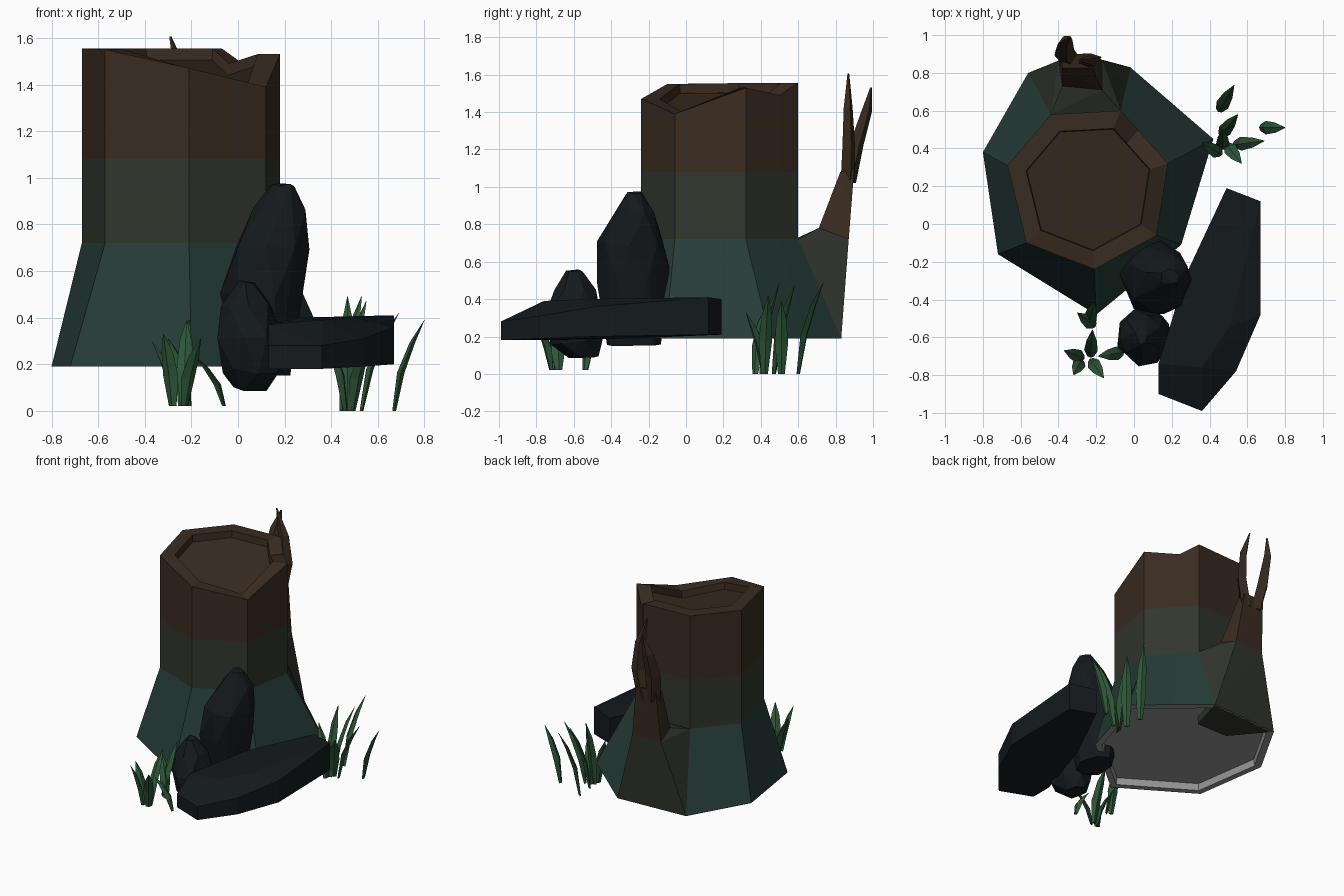
import bpy, bmesh, math, random
from mathutils import Vector

if "Cube" in bpy.data.objects:
    bpy.data.objects.remove(bpy.data.objects["Cube"])

random.seed(4)


def mat(name, c):
    m = bpy.data.materials.new(name)
    m.diffuse_color = (*c, 1)
    m.use_nodes = True
    m.node_tree.nodes["Principled BSDF"].inputs["Base Color"].default_value = m.diffuse_color
    return m


BROWN = mat("bark_brown", (0.042, 0.025, 0.015))
MIX = mat("bark_mixed", (0.032, 0.036, 0.027))
TEAL = mat("bark_moss", (0.020, 0.046, 0.039))
GREY = mat("underside_grey", (0.30, 0.30, 0.30))
ROCK = mat("rock_dark", (0.007, 0.010, 0.012))
GRASS = mat("grass_green", (0.028, 0.095, 0.042))


def finish(name, bm, mats):
    bmesh.ops.recalc_face_normals(bm, faces=bm.faces)
    me = bpy.data.meshes.new(name)
    bm.to_mesh(me)
    bm.free()
    for m in mats:
        me.materials.append(m)
    ob = bpy.data.objects.new(name, me)
    bpy.context.collection.objects.link(ob)
    return ob


def loft(bm, rings, slots, caps=(0, 0)):
    """Skin a list of equal-length rings; slots gives each band's material."""
    vs = [[bm.verts.new(p) for p in r] for r in rings]
    n = len(vs[0])
    for a, b, s in zip(vs, vs[1:], slots):
        for i in range(n):
            j = (i + 1) % n
            bm.faces.new((a[i], a[j], b[j], b[i])).material_index = s
    bm.faces.new(vs[0][::-1]).material_index = caps[0]
    bm.faces.new(vs[-1]).material_index = caps[1]


def hull(bm, pts, slot=0):
    vs = [bm.verts.new(p) for p in pts]
    out = bmesh.ops.convex_hull(bm, input=vs)
    for g in out["geom"]:
        if isinstance(g, bmesh.types.BMFace):
            g.material_index = slot
    bmesh.ops.delete(bm, geom=[v for v in vs if v.is_valid and not v.link_faces], context='VERTS')


# trunk: seven sides plus one extra point for the notch in the rim
base = [(-.80, .38), (-.72, -.16), (-.20, -.48), (.25, -.11), (.42, .45), (.20, .64), (-.02, .83), (-.56, .80)]
upper = [(-.67, .31), (-.57, -.10), (-.21, -.24), (.12, -.06), (.18, .32), (.02, .50), (-.07, .60), (-.44, .58)]
rim_z = [1.555, 1.55, 1.47, 1.39, 1.53, 1.49, 1.555, 1.555]


def flat(ring, z, s=1.0, c=(-.24, .18)):
    return [(c[0] + (x - c[0]) * s, c[1] + (y - c[1]) * s, z) for x, y in ring]


def rim(s, dz):
    return [(x, y, z - dz) for (x, y, _), z in zip(flat(upper, 0, s, (-.24, .19)), rim_z)]


bm = bmesh.new()
loft(bm, [flat(base, .24, .91), flat(base, .19, .92), flat(base, .19), flat(upper, .72),
          flat(upper, 1.08), rim(1, 0), rim(.77, 0), rim(.76, .05)],
     [3, 3, 2, 1, 0, 0, 0], caps=(3, 0))
finish("trunk", bm, [BROWN, MIX, TEAL, GREY])

# back root flowing into an upright branch
inner = [(-.38, .73, .77), (-.17, .71, .78)]
outer = [(-.40, .865, .72), (-.17, .87, .72)]
bm = bmesh.new()
hull(bm, [(-.56, .80, .19), (-.02, .83, .19), (-.44, .58, .72), (-.07, .60, .72),
          (-.35, .55, .19), (-.1, .55, .19)] + inner + outer, 1)
hull(bm, inner + outer + [(-.38, .825, 1.08), (-.22, .825, 1.08), (-.38, .90, 1.10), (-.22, .90, 1.10)], 0)
finish("back_root", bm, [BROWN, MIX])


# tapered diamond-section stem along a path: (x, y, z, half width, half thickness)
def stem(bm, path, side, slot=0):
    side = Vector(side).normalized()
    across = Vector((-side.y, side.x, 0))
    rings = []
    for x, y, z, w, t in path:
        p = Vector((x, y, z))
        rings.append([p + side * w, p + across * t, p - side * w, p - across * t])
    loft(bm, rings, [slot] * len(path))


for name, path in {
    "left_twig": [(-.34, .87, 1.02, .05, .04), (-.37, .91, 1.22, .055, .04),
                  (-.365, .965, 1.40, .04, .03), (-.34, .99, 1.53, .006, .006)],
    "right_twig": [(-.26, .865, 1.02, .05, .04), (-.22, .87, 1.22, .05, .035),
                   (-.235, .867, 1.42, .038, .025), (-.29, .868, 1.605, .005, .005)],
}.items():
    bm = bmesh.new()
    stem(bm, path, (1, .3, 0))
    finish(name, bm, [BROWN])


# boulders: convex hull of jittered rings (z, x min, x max, y min, y max)
def boulder(name, rings, n=7):
    pts = []
    for k, (z, x0, x1, y0, y1) in enumerate(rings):
        for i in range(n):
            a = math.tau * (i + .5 * (k % 2)) / n + random.uniform(-.15, .15)
            pts.append(((x0 + x1) / 2 + (x1 - x0) / 2 * 1.04 * math.cos(a),
                        (y0 + y1) / 2 + (y1 - y0) / 2 * 1.04 * math.sin(a),
                        z + random.uniform(-.012, .012)))
    bm = bmesh.new()
    hull(bm, pts)
    finish(name, bm, [ROCK])


boulder("tall_rock", [(.16, 0, .22, -.42, -.14), (.50, -.07, .27, -.48, -.08), (.70, -.02, .30, -.47, -.12),
                      (.87, .07, .29, -.37, -.17), (.97, .14, .24, -.32, -.24)])
boulder("small_rock", [(.09, -.02, .12, -.63, -.47), (.17, -.06, .19, -.72, -.45), (.32, -.09, .19, -.75, -.45),
                       (.45, -.07, .14, -.70, -.48), (.55, 0, .07, -.64, -.55)])

# long slab lying in front
slab = [(.49, .19, .21, .40), (.67, .12, .21, .41), (.67, -.48, .20, .36), (.54, -.78, .19, .31),
        (.36, -.99, .18, .28), (.13, -.90, .18, .28), (.13, -.74, .18, .37), (.27, -.28, .19, .40)]
bm = bmesh.new()
hull(bm, [(x, y, z) for x, y, a, b in slab for z in (a, b)] + [(.36, -.76, .39), (.50, -.55, .40)])
finish("slab_rock", bm, [ROCK])


# grass clumps: (base x, base y, tip x, tip y, height)
def clump(name, blades, z0, w):
    bm = bmesh.new()
    for bx, by, tx, ty, h in blades:
        d = Vector((tx - bx, ty - by, 0))
        path = []
        for t, lean, k in ((0, 0, .5), (.42, .22, 1), (.75, .6, .75), (1, 1, .04)):
            path.append((bx + d.x * lean, by + d.y * lean, z0 + (h - z0) * t, w * k, .016 * k))
        stem(bm, path, (-d.y, d.x, 0))
    finish(name, bm, [GRASS])


clump("right_grass", [(.45, .60, .53, .735, .49), (.46, .47, .55, .58, .47), (.47, .40, .47, .50, .49),
                      (.46, .37, .36, .43, .36), (.49, .42, .57, .32, .33), (.53, .42, .69, .44, .42),
                      (.67, .51, .80, .51, .39)], 0, .036)
clump("front_grass", [(-.21, -.54, -.30, -.47, .31), (-.24, -.53, -.21, -.41, .39), (-.23, -.70, -.22, -.56, .39),
                      (-.27, -.71, -.37, -.67, .30), (-.28, -.72, -.32, -.80, .33), (-.23, -.72, -.16, -.815, .31),
                      (-.06, -.68, -.19, -.70, .24)], .02, .036)
